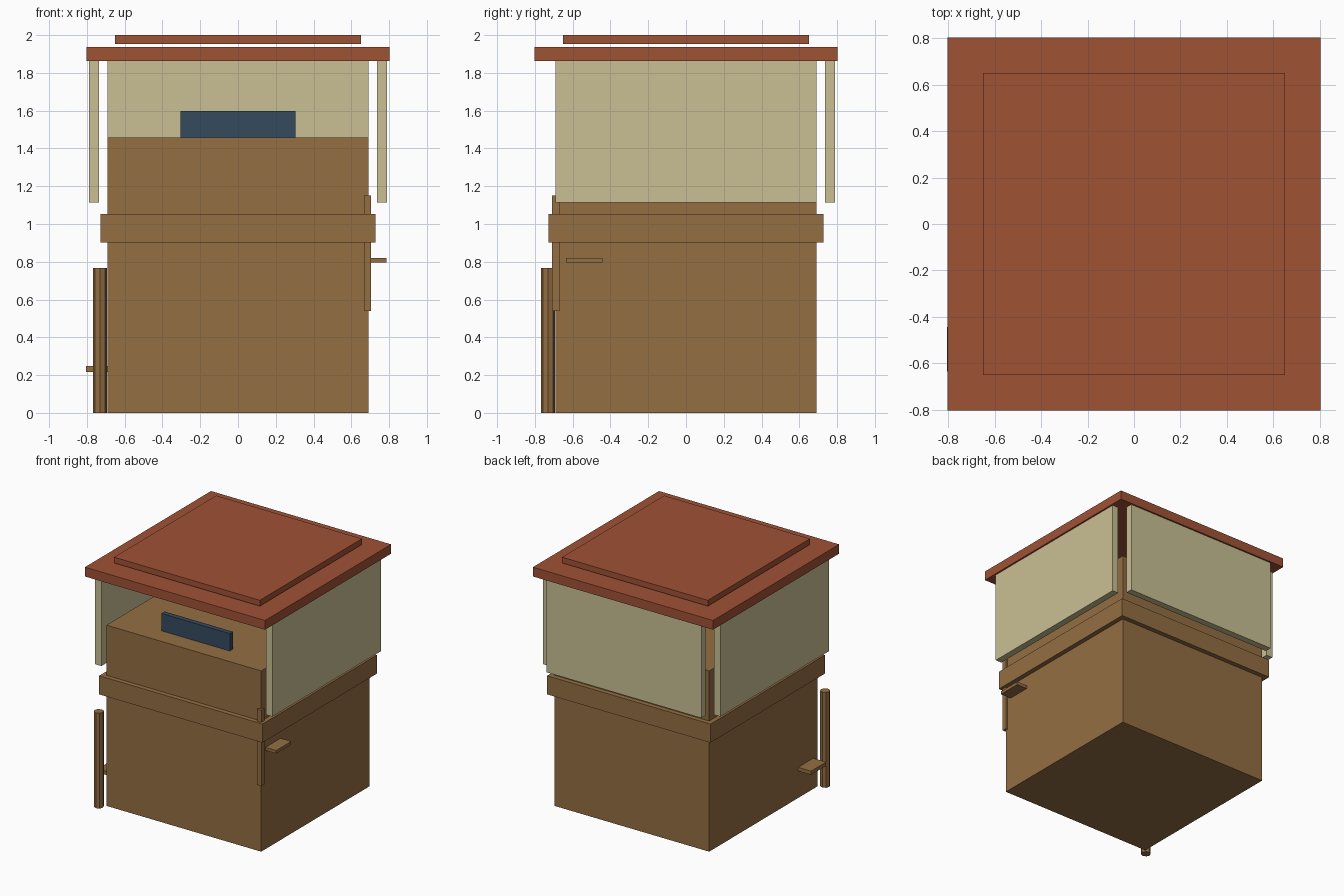
import bpy

cube = bpy.data.objects.get("Cube")
if cube:
    bpy.data.objects.remove(cube, do_unlink=True)


def make_material(name, rgb):
    """Flat colour from 8-bit sRGB values."""
    linear = [((c / 255 + 0.055) / 1.055) ** 2.4 for c in rgb] + [1.0]
    mat = bpy.data.materials.new(name)
    mat.use_nodes = True
    mat.diffuse_color = linear
    bsdf = next(n for n in mat.node_tree.nodes if n.type == "BSDF_PRINCIPLED")
    bsdf.inputs["Base Color"].default_value = linear
    return mat


wood = make_material("brown wood", (148, 110, 66))
cream = make_material("cream panel", (202, 192, 148))
red = make_material("rust red", (160, 82, 53))
navy = make_material("navy", (53, 74, 95))


def box(name, mat, x, y, z):
    """Box from its (min, max) range on each axis."""
    ranges = (x, y, z)
    bpy.ops.mesh.primitive_cube_add(size=1, location=[(a + b) / 2 for a, b in ranges])
    obj = bpy.context.object
    obj.name = name
    obj.scale = [b - a for a, b in ranges]
    bpy.ops.object.transform_apply(location=False, rotation=False, scale=True)
    obj.data.materials.append(mat)
    return obj


def span(half):
    return (-half, half)


# Body and the band around it
WALL = span(0.69)
box("body", wood, WALL, WALL, (0, 1.457))
box("band", wood, span(0.728), span(0.728), (0.903, 1.053))

# Hanging panels on the back and both sides
DROP = (1.115, 1.862)
box("back_panel", cream, WALL, (0.735, 0.79), DROP)
box("left_panel", cream, (0.735, 0.79), WALL, DROP)
box("right_panel", cream, (-0.79, -0.735), WALL, DROP)

# Roof slab and raised cap
box("roof", red, span(0.803), span(0.803), (1.862, 1.937))
box("roof_cap", red, span(0.65), span(0.65), (1.953, 2.0))

# Sign standing on the body
box("sign", navy, span(0.305), (-0.54, -0.50), (1.457, 1.597))

# Corner bar, small ledges and round post
box("corner_bar", wood, (0.667, 0.705), (-0.709, -0.671), (0.54, 1.15))
box("left_ledge", wood, (0.66, 0.785), (-0.635, -0.443), (0.795, 0.82))
box("right_ledge", wood, (-0.805, -0.68), (-0.635, -0.443), (0.217, 0.247))

bpy.ops.mesh.primitive_cylinder_add(vertices=8, radius=0.037, depth=0.768,
                                    location=(-0.73, -0.73, 0.384))
post = bpy.context.object
post.name = "corner_post"
post.data.materials.append(wood)
